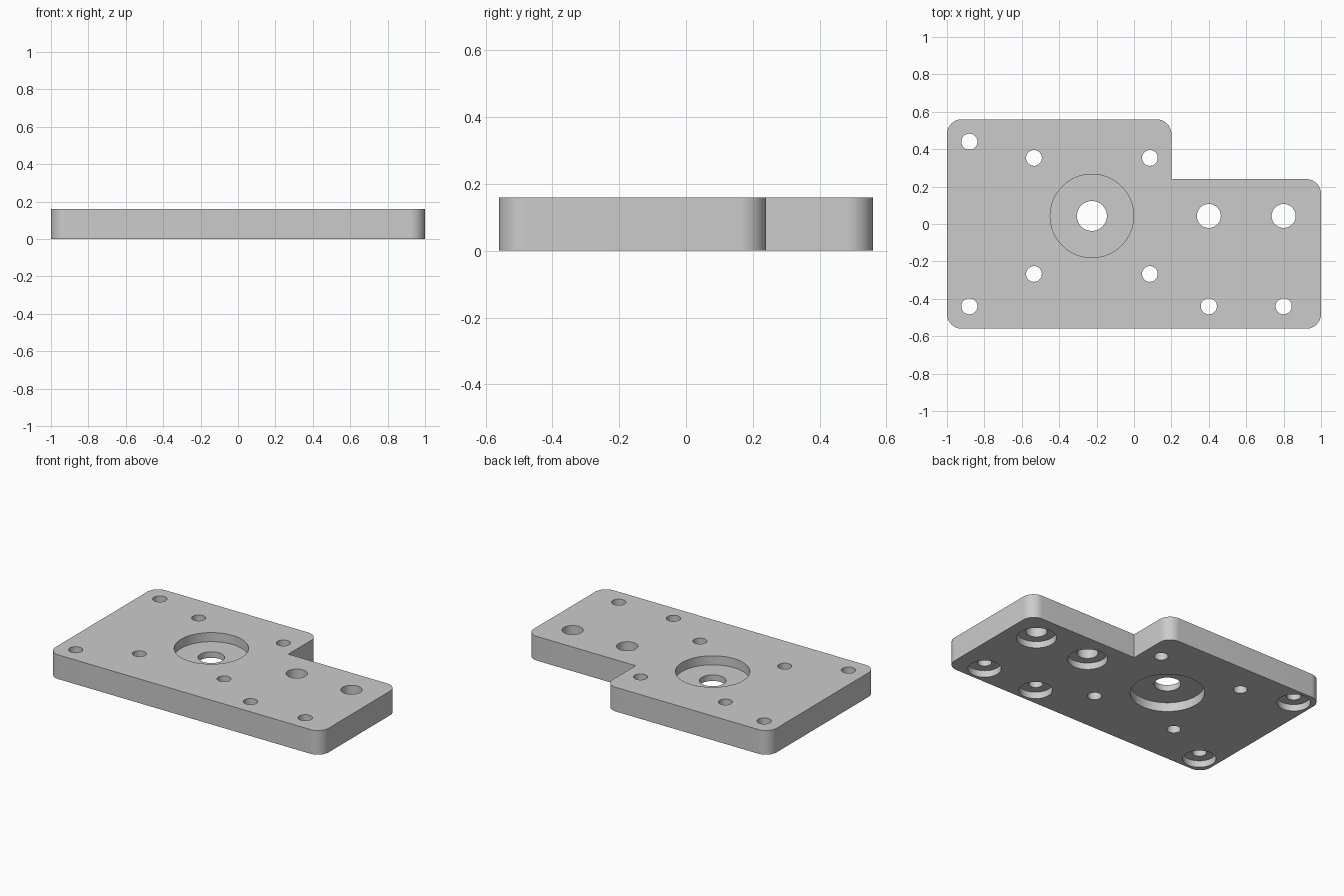
import bpy
import bmesh
from math import cos, sin, pi, radians

cube = bpy.data.objects.get("Cube")
if cube:
    bpy.data.objects.remove(cube, do_unlink=True)

THICK = 0.16
CORNER = 0.08
SEGMENTS = 64


def new_object(name, bm):
    bmesh.ops.recalc_face_normals(bm, faces=bm.faces)
    mesh = bpy.data.meshes.new(name)
    bm.to_mesh(mesh)
    bm.free()
    obj = bpy.data.objects.new(name, mesh)
    bpy.context.collection.objects.link(obj)
    return obj


def rounded(cx, cy, start, steps=16):
    """Quarter arc around (cx, cy), beginning at the angle start."""
    angles = [start + pi / 2 * i / steps for i in range(steps + 1)]
    return [(cx + CORNER * cos(a), cy + CORNER * sin(a)) for a in angles]


def add_stepped_pin(bm, x, y, profile):
    """Solid of revolution through (radius, z) points."""
    rings = []
    for r, z in profile:
        rings.append([bm.verts.new((x + r * cos(2 * pi * i / SEGMENTS),
                                    y + r * sin(2 * pi * i / SEGMENTS), z))
                      for i in range(SEGMENTS)])
    for low, high in zip(rings, rings[1:]):
        for i in range(SEGMENTS):
            j = (i + 1) % SEGMENTS
            bm.faces.new((low[i], low[j], high[j], high[i]))
    bm.faces.new(rings[0][::-1])
    bm.faces.new(rings[-1])


# Plate outline: rounded outer corners and a sharp inner notch corner
right, back, notch_x, notch_y = 1.0, 0.56, 0.2, 0.24
c = CORNER
outline = (rounded(-right + c, -back + c, pi)
           + rounded(right - c, -back + c, 1.5 * pi)
           + rounded(right - c, notch_y - c, 0)
           + [(notch_x, notch_y)]
           + rounded(notch_x - c, back - c, 0)
           + rounded(-right + c, back - c, pi / 2))
bm = bmesh.new()
base = bm.faces.new([bm.verts.new((x, y, 0)) for x, y in outline])
top = bmesh.ops.extrude_face_region(bm, geom=[base], use_keep_orig=True)["geom"]
bmesh.ops.translate(bm, vec=(0, 0, THICK),
                    verts=[v for v in top if isinstance(v, bmesh.types.BMVert)])
plate = new_object("mounting_plate", bm)

# Hole cutters
LOW, HIGH = -0.05, THICK + 0.05
bm = bmesh.new()

# Central bore with a round recess in both faces
bore_x, bore_y = -0.225, 0.043
recess, bore, depth = 0.223, 0.08, 0.06
add_stepped_pin(bm, bore_x, bore_y, [
    (recess, LOW), (recess, depth), (bore, depth),
    (bore, THICK - depth), (recess, THICK - depth), (recess, HIGH)])

# Four plain holes in a square around the bore
for sx in (-1, 1):
    for sy in (-1, 1):
        add_stepped_pin(bm, bore_x + 0.31 * sx, bore_y + 0.31 * sy,
                        [(0.042, LOW), (0.042, HIGH)])

# Holes counterbored from below: x, y, radius, counterbore radius
for x, y, r, wide in ((-0.88, 0.44, 0.043, 0.1), (-0.88, -0.44, 0.043, 0.1),
                      (0.4, -0.44, 0.043, 0.1), (0.8, -0.44, 0.043, 0.1),
                      (0.4, 0.043, 0.064, 0.12), (0.8, 0.043, 0.064, 0.12)):
    add_stepped_pin(bm, x, y, [(wide, LOW), (wide, 0.044), (r, 0.044), (r, HIGH)])
cutter = new_object("hole_cutter", bm)
cutter.hide_render = True

# Cut the holes and discard the cutter
bpy.ops.object.select_all(action='DESELECT')
plate.select_set(True)
bpy.context.view_layer.objects.active = plate
cut = plate.modifiers.new("holes", 'BOOLEAN')
cut.operation = 'DIFFERENCE'
cut.solver = 'EXACT'
cut.object = cutter
bpy.ops.object.modifier_apply(modifier=cut.name)
bpy.data.objects.remove(cutter, do_unlink=True)

# Plain grey metal
grey = (0.6, 0.6, 0.6, 1)
metal = bpy.data.materials.new("grey_metal")
metal.use_nodes = True
metal.diffuse_color = grey
metal.node_tree.nodes["Principled BSDF"].inputs["Base Color"].default_value = grey
plate.data.materials.clear()
plate.data.materials.append(metal)
bpy.ops.object.shade_smooth_by_angle(angle=radians(30))
